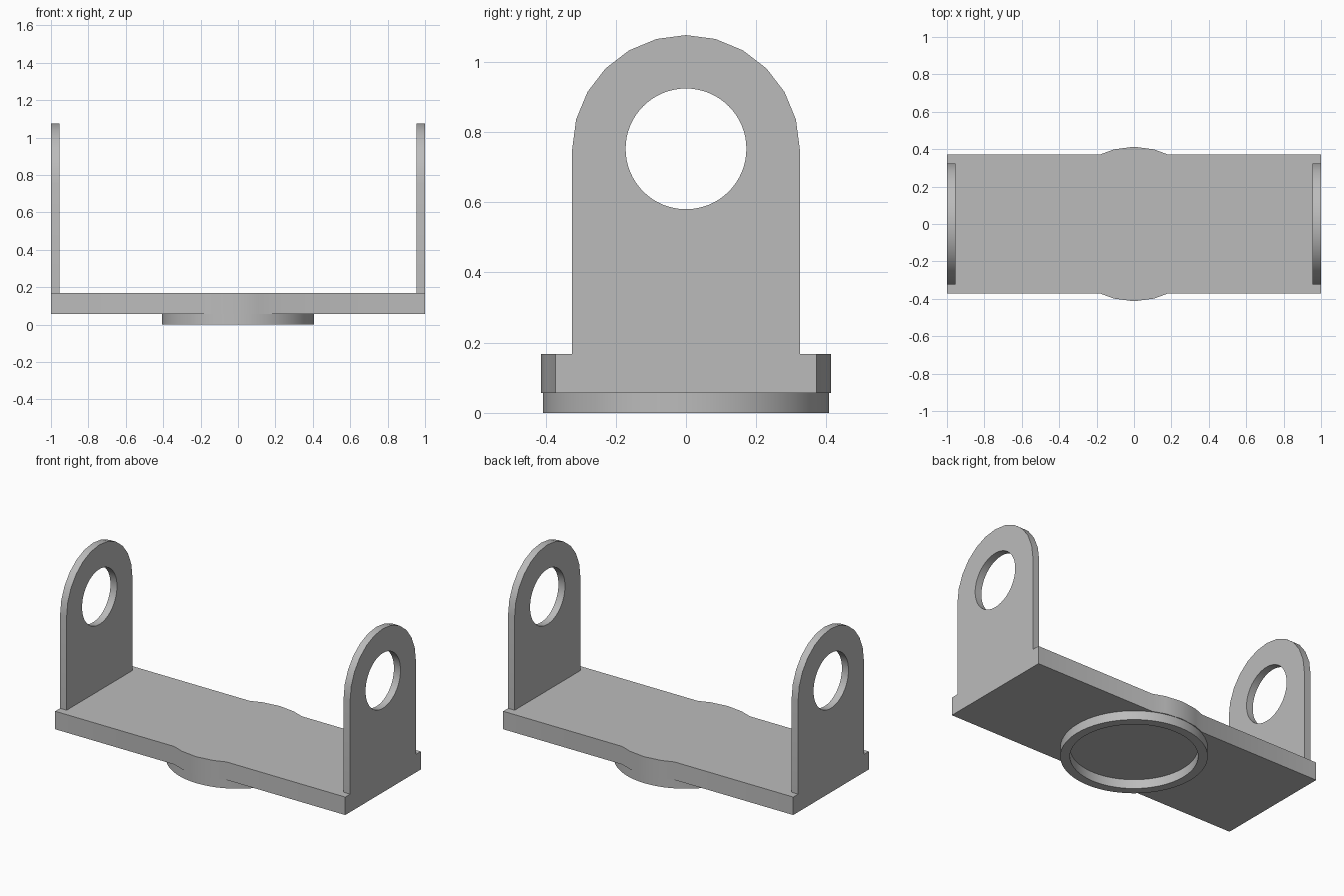
import bpy, bmesh, math
from mathutils import Vector

if "Cube" in bpy.data.objects:
    bpy.data.objects.remove(bpy.data.objects["Cube"], do_unlink=True)

# Single grey finish
grey = bpy.data.materials.new("grey")
grey.use_nodes = True
colour = (0.5, 0.5, 0.5, 1)
grey.diffuse_color = colour
grey.node_tree.nodes["Principled BSDF"].inputs["Base Color"].default_value = colour


def arc(radius, centre_v, start, end, steps):
    """Points on an arc, angles in degrees, both ends included."""
    angles = [math.radians(start + (end - start) * i / steps) for i in range(steps + 1)]
    return [(radius * math.cos(a), centre_v + radius * math.sin(a)) for a in angles]


def circle(radius, centre_v, steps=64):
    return arc(radius, centre_v, 0, 360, steps)[:-1]


def extrude(name, loops, axis, low, high):
    """Fill an outline (further loops are holes) and extrude it along x or z."""
    bm = bmesh.new()
    edges = []
    for loop in loops:
        verts = [bm.verts.new((low, u, v) if axis == "x" else (u, v, low)) for u, v in loop]
        edges += [bm.edges.new((a, b)) for a, b in zip(verts, verts[1:] + verts[:1])]
    direction = Vector((1, 0, 0)) if axis == "x" else Vector((0, 0, 1))
    bmesh.ops.triangle_fill(bm, edges=edges, use_beauty=True, normal=direction)
    result = bmesh.ops.extrude_face_region(bm, geom=bm.faces[:], use_keep_orig=True)
    top = [g for g in result["geom"] if isinstance(g, bmesh.types.BMVert)]
    bmesh.ops.translate(bm, verts=top, vec=direction * (high - low))
    bmesh.ops.recalc_face_normals(bm, faces=bm.faces[:])
    mesh = bpy.data.meshes.new(name)
    bm.to_mesh(mesh)
    bm.free()
    mesh.materials.append(grey)
    obj = bpy.data.objects.new(name, mesh)
    bpy.context.collection.objects.link(obj)
    bpy.ops.object.select_all(action="DESELECT")
    obj.select_set(True)
    bpy.context.view_layer.objects.active = obj
    bpy.ops.object.shade_smooth_by_angle(angle=math.radians(30))
    return obj


plate_bottom, plate_top = 0.056, 0.168
half_width = 0.372

# Base plate with a shallow round bulge in each long edge
bulge = [(0.18, half_width)] + arc(0.413, 0, 75, 105, 2) + [(-0.18, half_width)]
back_edge = [(1, half_width)] + bulge + [(-1, half_width)]
front_edge = [(-u, -v) for u, v in back_edge]
extrude("base_plate", [back_edge + front_edge], "z", plate_bottom, plate_top)

# Round locating rim under the plate
extrude("bottom_rim", [circle(0.407, 0), circle(0.354, 0)], "z", 0, plate_bottom)

# Upright arms with arched tops and pivot holes
pivot, arm_radius = 0.752, 0.324
arm = arc(arm_radius, pivot, 0, 180, 12) + [(-arm_radius, plate_top), (arm_radius, plate_top)]
for name, low, high in (("left_arm", 0.955, 1), ("right_arm", -1, -0.955)):
    extrude(name, [arm, circle(0.172, pivot)], "x", low, high)
